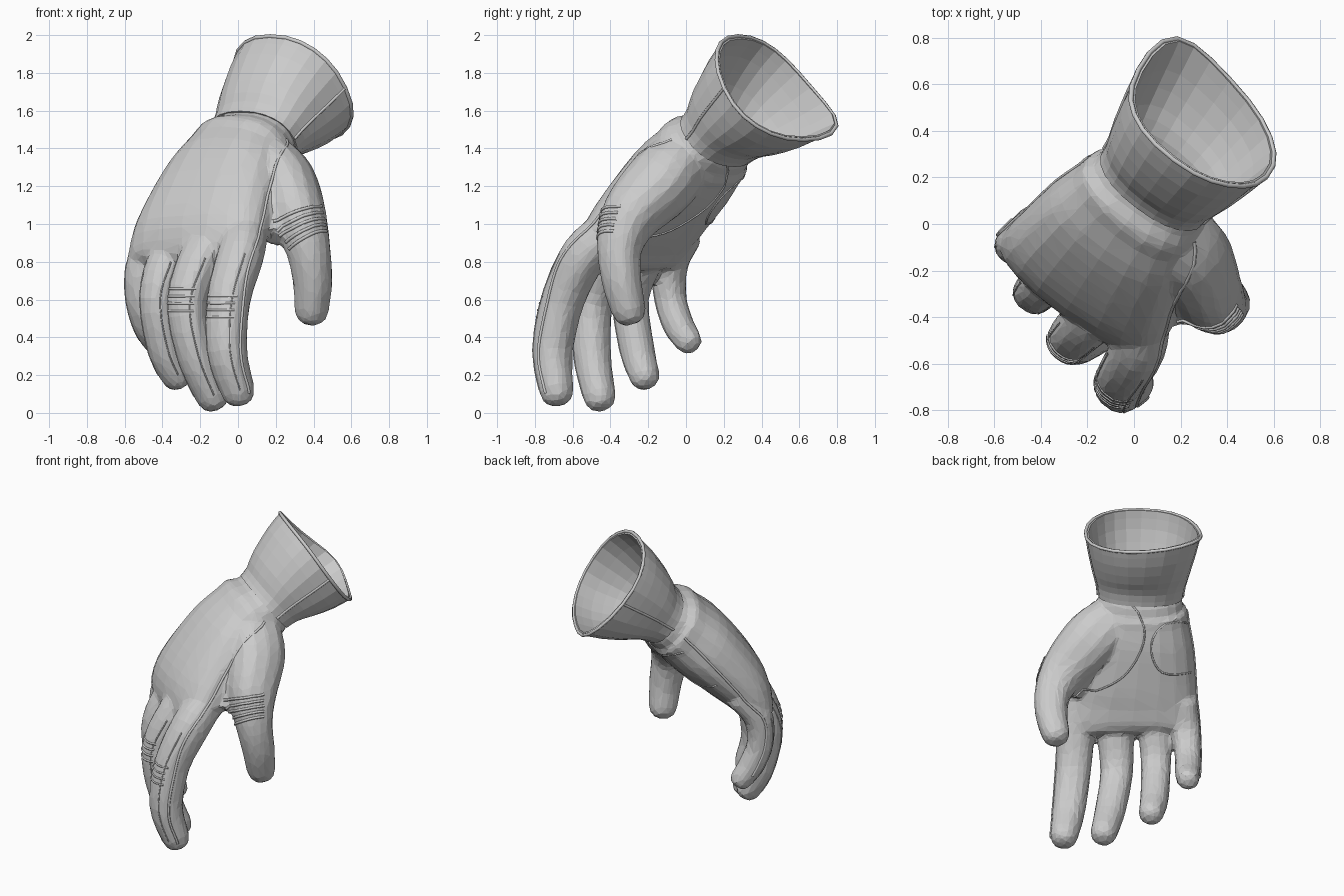
import bpy, bmesh, math
from mathutils import Vector
from mathutils.bvhtree import BVHTree

if "Cube" in bpy.data.objects:
    bpy.data.objects.remove(bpy.data.objects["Cube"])

# Hand frame: W runs little finger -> index finger, F is the forward reach
W = Vector((0.8, -0.6, 0))
F = Vector((-0.6, -0.8, 0))
Z = Vector((0, 0, 1))


def P(w, f, z):
    return W * w + F * f + Z * z


def spline(rows, n):
    """Catmull-Rom interpolation of rows of numbers."""
    out = []
    for i in range(len(rows) - 1):
        a, b, c, d = (rows[max(0, min(len(rows) - 1, i + k))] for k in (-1, 0, 1, 2))
        for s in range(n):
            t = s / n
            out.append([0.5 * (2 * q + (r - p) * t + (2 * p - 5 * q + 4 * r - v) * t * t
                               + (3 * q - p - 3 * r + v) * t ** 3)
                        for p, q, r, v in zip(a, b, c, d)])
    return out + [list(rows[-1])]


def rings(rows, sides, power):
    pts = [P(*r[:3]) for r in rows]
    result = []
    for i, r in enumerate(rows):
        tan = (pts[min(i + 1, len(pts) - 1)] - pts[max(i - 1, 0)]).normalized()
        side = (W - tan * W.dot(tan)).normalized()
        depth = side.cross(tan)
        ring = []
        for k in range(sides):
            a = 2 * math.pi * k / sides
            c, s = math.cos(a), math.sin(a)
            ring.append(pts[i] + side * r[3] * math.copysign(abs(c) ** (2 / power), c)
                        + depth * r[4] * math.copysign(abs(s) ** (2 / power), s))
        result.append(ring)
    return result


def loft(bm, loops, caps=True):
    vs = [[bm.verts.new(p) for p in ring] for ring in loops]
    n = len(vs[0])
    for a, b in zip(vs, vs[1:]):
        for k in range(n):
            bm.faces.new((a[k], a[(k + 1) % n], b[(k + 1) % n], b[k]))
    if caps:
        bm.faces.new(vs[0])
        bm.faces.new(vs[-1])


def add_object(name, bm):
    bmesh.ops.recalc_face_normals(bm, faces=bm.faces)
    me = bpy.data.meshes.new(name)
    bm.to_mesh(me)
    bm.free()
    ob = bpy.data.objects.new(name, me)
    bpy.context.collection.objects.link(ob)
    return ob


# Palm and back of hand: w, f, z, half width, half depth
palm = [(-.03, -.225, 1.475, .235, .155), (-.03, -.18, 1.445, .262, .185),
        (-.03, -.145, 1.42, .27, .193), (-.03, -.10, 1.39, .298, .222),
        (-.035, -.06, 1.355, .305, .22), (-.03, .05, 1.25, .35, .23),
        (-.02, .205, 1.085, .39, .21), (-.01, .315, .95, .415, .18), (0, .38, .825, .42, .13),
        (0, .40, .77, .40, .08)]

# Fingers: w, f, z, radius
fingers = {
    "index": [(.27, .28, .98, .11), (.335, .42, .84, .12), (.352, .55, .6, .112),
              (.378, .6, .33, .104), (.41, .55, .12, .089)],
    "middle": [(.10, .28, .98, .11), (.092, .44, .82, .116), (.08, .555, .58, .103),
               (.12, .53, .3, .097), (.165, .45, .09, .085)],
    "ring": [(-.13, .27, .96, .10), (-.155, .41, .8, .106), (-.165, .49, .6, .094),
             (-.153, .44, .34, .09), (-.13, .375, .2, .08)],
    "little": [(-.32, .24, .95, .09), (-.345, .36, .8, .094), (-.36, .375, .62, .083),
               (-.355, .32, .47, .081), (-.355, .255, .385, .072)],
    "thumb": [(.12, -.065, 1.34, .165), (.26, -.03, 1.22, .185), (.42, .045, 1.05, .155),
              (.505, .06, .88, .118), (.52, .035, .7, .102), (.495, .01, .55, .09)],
}

bm = bmesh.new()
loft(bm, rings(spline(palm, 3), 20, 2.35))
for path in fingers.values():
    rows = spline(path, 4)
    end, tan = rows[-1], (Vector(rows[-1][:3]) - Vector(rows[-3][:3])).normalized()
    for out, size in ((.5, .88), (.8, .64), (.93, .35)):
        rows.append(list(Vector(end[:3]) + tan * out * end[3]) + [end[3] * size])
    loft(bm, rings([r + [r[3]] for r in rows], 14, 2.3))
# Web of skin between thumb and index finger
loft(bm, rings(spline([(.25, .03, 1.15, .13, .12), (.35, .12, 1.02, .10, .10),
                       (.38, .2, .93, .06, .07)], 3), 12, 2))
hand = add_object("glove_hand", bm)

# Fuse the hand into a single low-poly skin
m = hand.modifiers.new("fuse", 'REMESH')
m.mode, m.voxel_size = 'VOXEL', 0.016
m = hand.modifiers.new("relax", 'SMOOTH')
m.factor, m.iterations = 0.5, 5
m = hand.modifiers.new("facets", 'DECIMATE')
m.ratio = 0.07
dg = bpy.context.evaluated_depsgraph_get()
hand.data = bpy.data.meshes.new_from_object(hand.evaluated_get(dg))
hand.modifiers.clear()
hand.data.polygons.foreach_set("use_smooth", [False] * len(hand.data.polygons))

# Flared open cuff, its mouth drawn to a corner behind the little finger side
cuff_rows = spline([(-.03, -.525, 1.72, .34, .34), (-.03, -.43, 1.65, .325, .315),
                    (-.03, -.31, 1.56, .297, .258), (-.03, -.235, 1.495, .274, .205),
                    (-.03, -.18, 1.45, .268, .19)], 2)
cuff_rings = rings(cuff_rows, 24, 2.25)
for i, ring in enumerate(cuff_rings):
    t = (1 - i / (len(cuff_rings) - 1)) ** 1.5
    for k, p in enumerate(ring):
        a = 2 * math.pi * k / 24
        ring[k] = (p + P(-.05, -.075, 0) * t * max(0, math.cos(a - 2.36)) ** 4
                   + P(.03, .03, 0) * t * max(0, math.cos(a - .4)) ** 3)
bm = bmesh.new()
loft(bm, cuff_rings, caps=False)
cuff = add_object("cuff", bm)
m = cuff.modifiers.new("thickness", 'SOLIDIFY')
m.thickness, m.offset = 0.02, -1


def tree(ob):
    b = bmesh.new()
    b.from_mesh(ob.data)
    t = BVHTree.FromBMesh(b)
    b.free()
    return t


def seam(name, lines, skin=None, radius=.006, cyclic=False):
    """Thin raised cords, laid on the skin when one is given."""
    cu = bpy.data.curves.new(name, 'CURVE')
    cu.dimensions = '3D'
    cu.bevel_depth, cu.bevel_resolution = radius, 1
    for line in lines:
        if skin:
            line = [skin.find_nearest(p)[0] for p in line]
        sp = cu.splines.new('POLY')
        sp.points.add(len(line) - 1)
        for q, p in zip(sp.points, line):
            q.co = (*p, 1)
        sp.use_cyclic_u = cyclic
    ob = bpy.data.objects.new(name, cu)
    bpy.context.collection.objects.link(ob)


def path(rows):
    return [P(*r) for r in spline(rows, 5)]


skin = tree(hand)
# Hem and side seams of the cuff
seam("cuff_hem", [cuff_rings[0]], radius=.011, cyclic=True)
seam("cuff_side_seams", [[r[k] for r in cuff_rings] for k in (0, 12)], radius=.008)

# Long side seams, thumb patch and heel patch
seam("side_seams", [
    path([(.27, -.10, 1.46), (.34, .14, 1.25), (.41, .31, 1.02), (.46, .5, .8),
          (.47, .58, .55), (.5, .62, .3), (.53, .56, .1)]),
    path([(-.34, -.12, 1.40), (-.40, .05, 1.2), (-.44, .25, .95), (-.46, .38, .8),
          (-.46, .38, .6), (-.45, .3, .42)])], skin, .008)
seam("thumb_patch_seam", [path([(.25, -.3, 1.38), (.05, -.32, 1.32), (-.06, -.2, 1.15),
                                (.05, 0, .98), (.25, .08, .88), (.38, .15, .9)])], skin)
seam("heel_patch_seam", [path([(-.40, -.15, 1.28), (-.18, -.2, 1.24), (-.1, -.12, 1.12),
                               (-.18, 0, 1.0), (-.42, .05, 1.03)])], skin)

# Seams along both edges of each finger back
lines = []
for name in ("index", "middle", "ring", "little"):
    for s in (-1, 1):
        lines.append(path([(w + s * r * .75, f + r * .75, z) for w, f, z, r in fingers[name][1:]]))
seam("finger_seams", lines, skin, .004)


def ribs(name, finger, z0, z1, count, a0, a1, tilt, radius):
    """Stretch ribs wrapping part way round a finger."""
    rows = spline(fingers[finger], 8)
    out = []
    for i in range(count):
        z = z0 + (z1 - z0) * i / (count - 1)
        w, f, zc, r = min(rows, key=lambda q: abs(q[2] - z))
        out.append([P(w + 1.1 * r * math.cos(a), f + 1.1 * r * math.sin(a), z + tilt * math.cos(a))
                    for a in (a0 + (a1 - a0) * k / 8 for k in range(9))])
    seam(name, out, skin, radius)


ribs("index_ribs", "index", .51, .62, 4, .6, 2.6, 0, .006)
ribs("middle_ribs", "middle", .54, .66, 4, .6, 2.6, 0, .007)
ribs("thumb_ribs", "thumb", .89, 1.03, 5, -.3, 1.9, .08, .009)
